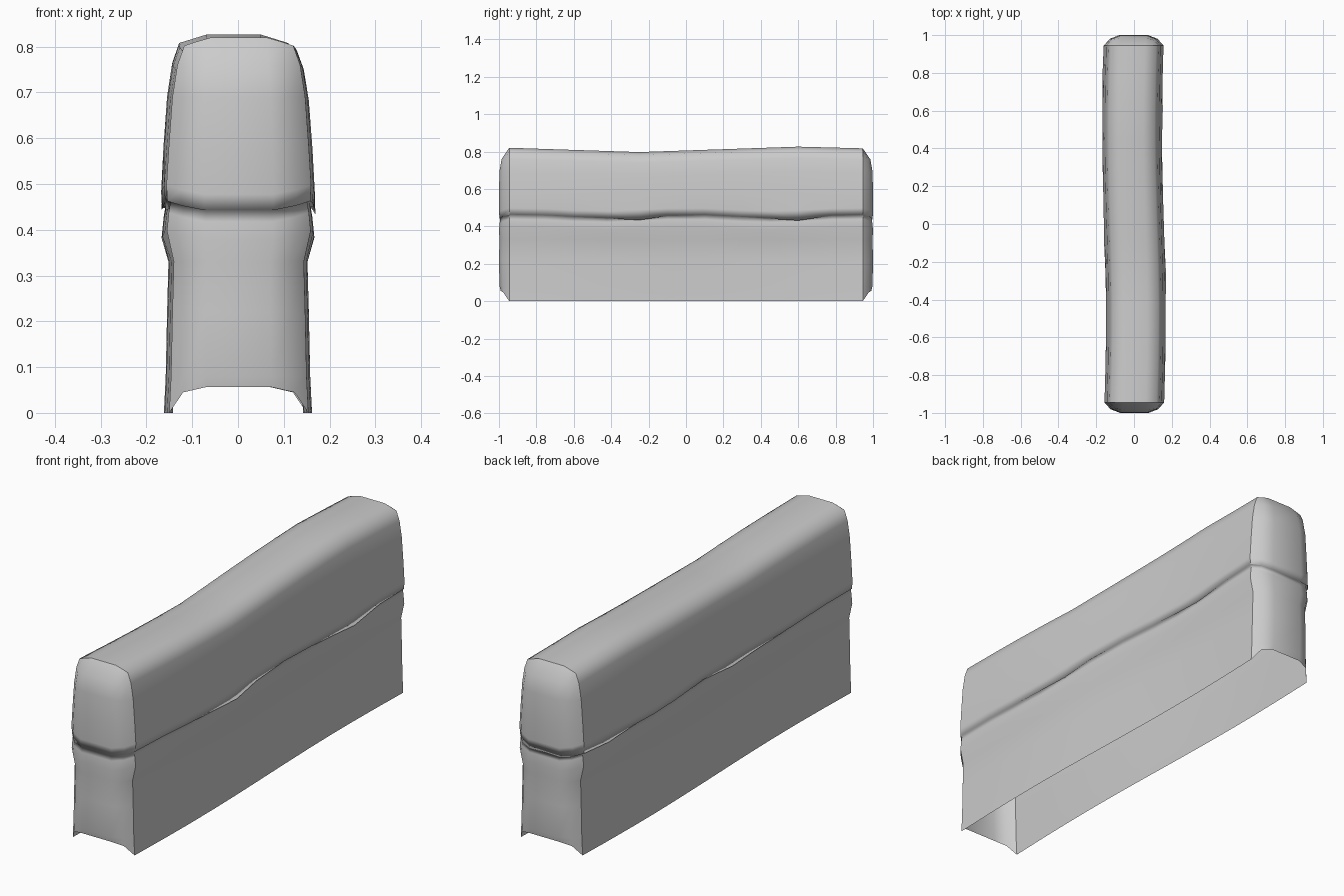
import bpy, bmesh, math

cube = bpy.data.objects.get("Cube")
if cube:
    bpy.data.objects.remove(cube, do_unlink=True)

fabric = bpy.data.materials.new("grey fabric")
fabric.use_nodes = True
color = (0.6, 0.6, 0.6, 1)
fabric.diffuse_color = color
fabric.node_tree.nodes["Principled BSDF"].inputs["Base Color"].default_value = color

# Side profile: height, half width, end bulge, how much of the fold lip it gets
ROWS = [(0, .152, .046, 0), (.08, .148, .052, 0), (.22, .145, .055, 0), (.33, .142, .052, 0),
        (.39, .157, .055, 0), (.43, .153, .051, 0), (.455, .149, .049, 0), (.455, .156, .052, 1),
        (.49, .158, .055, 0), (.58, .153, .054, 0), (.69, .145, .053, 0),
        (.76, .134, .041, 0), (.802, .119, 0, 0)]
STATIONS = [-.945, -.75, -.6, -.42, -.25, -.1, .1, .3, .45, .6, .78, .945]
CREST = [(-.945, .82), (-.25, .797), (.6, .826), (.945, .817)]
LIPS = {1: (-.25, .6), -1: (-.12, .82)}
END = .945


def crest(y):
    for (y0, z0), (y1, z1) in zip(CREST, CREST[1:]):
        if y <= y1:
            return z0 + (z1 - z0) * (y - y0) / (y1 - y0)
    return CREST[-1][1]


def side_point(row, side, y):
    """Point on a long side, with the sway, sagging crest and fold lip."""
    z, w, bulge, lip = row
    z += (crest(y) - .82) * max(0, (z - .5) / .32)
    near = max(0, 1 - min(abs(y - c) for c in LIPS[side]) / .22)
    z -= .02 * lip * near
    if .38 < z < .5:
        z += .008 * math.cos(y * 7)
    return (side * (w + .006 * lip * near) - .01 * math.sin(math.pi * y), y, z)


def top_point(f, y):
    return (f * .06 - .01 * math.sin(math.pi * y), y, crest(y))


def sheet(name, grid):
    """Smooth open surface from a grid of points."""
    bm = bmesh.new()
    verts = [[bm.verts.new(p) for p in line] for line in grid]
    for a, b in zip(verts, verts[1:]):
        for i in range(len(a) - 1):
            bm.faces.new((a[i], a[i + 1], b[i + 1], b[i])).smooth = True
    me = bpy.data.meshes.new(name)
    bm.to_mesh(me)
    bm.free()
    me.materials.append(fabric)
    ob = bpy.data.objects.new(name, me)
    bpy.context.collection.objects.link(ob)


# Long sides and top in one draped sheet
sheet("main_cover", [
    [side_point(r, -1, y) for r in ROWS]
    + [top_point(f, y) for f in (-1, 1)]
    + [side_point(r, 1, y) for r in reversed(ROWS)]
    for y in STATIONS])

# Rounded end panels with a raised lower edge
ACROSS = [(-1, 0), (-.8, .5), (-.48, 1), (.48, 1), (.8, .5), (1, 0)]
for name, s in (("front_panel", -1), ("back_panel", 1)):
    y = s * END
    grid = []
    for r in ROWS:
        left, right = side_point(r, -1, y), side_point(r, 1, y)
        line = []
        for f, b in ACROSS:
            t = (f + 1) / 2
            x = left[0] + (right[0] - left[0]) * t
            z = left[2] + (right[2] - left[2]) * t
            if r[0] == 0:
                z += .056 * min(1, b * 1.6)
            elif r is ROWS[-1] and b == 1:
                x, _, z = top_point(math.copysign(1, f), y)
            elif r is ROWS[-1] and b:
                z += .008
            # the fold flattens out toward the middle
            elif .38 < r[0] < .5:
                z -= .02 * b
            depth = r[2] * b + (.008 if b == .5 and r[2] else 0)
            line.append((x, y + s * depth, z))
        grid.append(line if s < 0 else line[::-1])
    sheet(name, grid)
